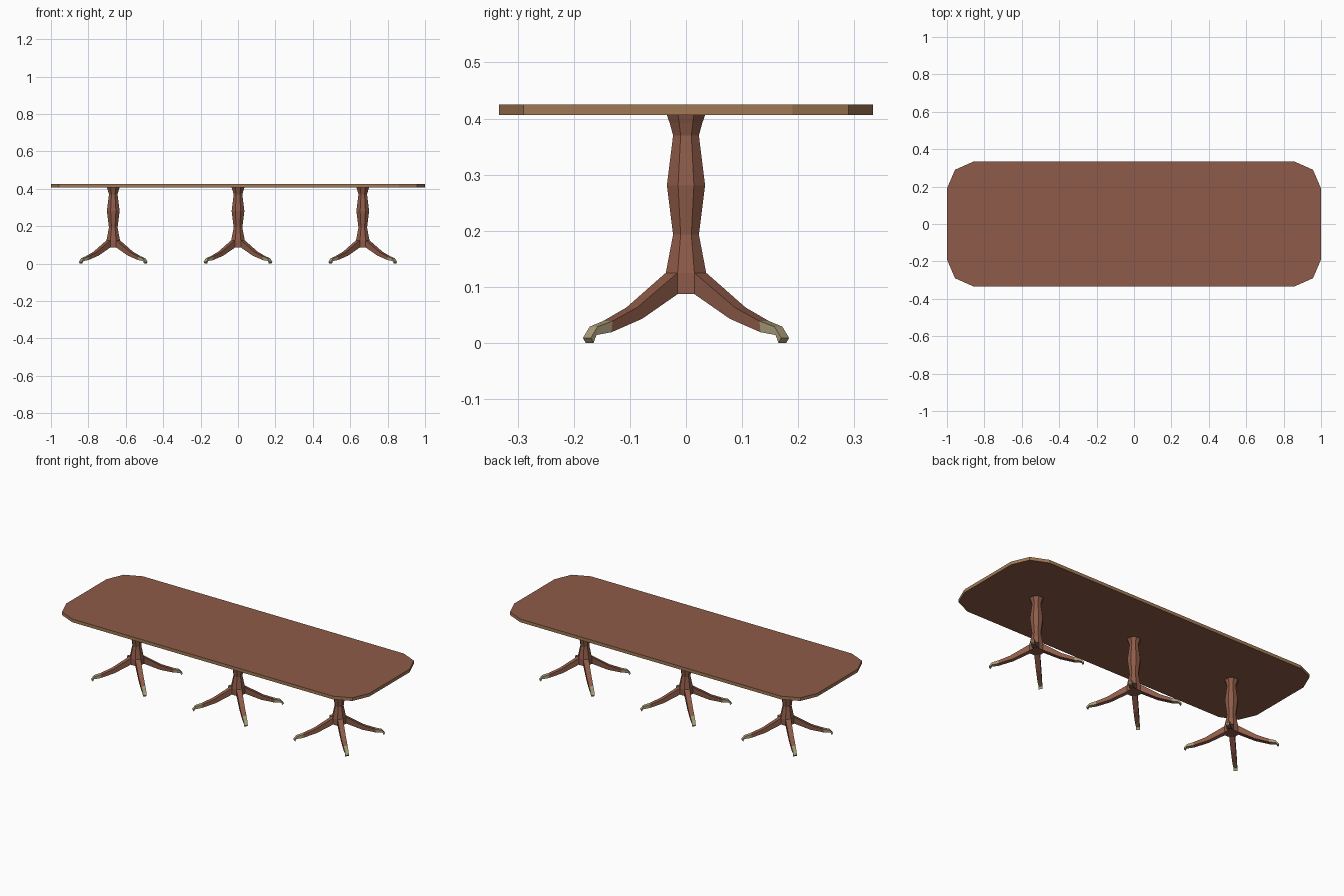
import bpy, bmesh, math

if "Cube" in bpy.data.objects:
    bpy.data.objects.remove(bpy.data.objects["Cube"])

def material(name, rgb):
    m = bpy.data.materials.new(name)
    m.diffuse_color = (*rgb, 1)
    m.use_nodes = True
    m.node_tree.nodes["Principled BSDF"].inputs["Base Color"].default_value = m.diffuse_color
    return m

WOOD = material("mahogany", (0.27, 0.105, 0.065))
EDGE = material("edge_band", (0.36, 0.19, 0.09))
BRASS = material("brass", (0.40, 0.33, 0.19))

def loft(name, rings, mats, cap_start=True, cap_end=True, band_mat=None):
    """Skin a list of equal-length point rings into one flat-shaded object."""
    bm = bmesh.new()
    loops = [[bm.verts.new(p) for p in ring] for ring in rings]
    n = len(loops[0])
    for a, b in zip(loops, loops[1:]):
        for i in range(n):
            f = bm.faces.new((a[i], a[(i + 1) % n], b[(i + 1) % n], b[i]))
            f.material_index = band_mat or 0
    if cap_start:
        bm.faces.new(loops[0][::-1])
    if cap_end:
        bm.faces.new(loops[-1])
    bmesh.ops.recalc_face_normals(bm, faces=bm.faces)
    me = bpy.data.meshes.new(name)
    bm.to_mesh(me)
    bm.free()
    for m in mats:
        me.materials.append(m)
    ob = bpy.data.objects.new(name, me)
    bpy.context.collection.objects.link(ob)
    return ob

# Tabletop: rectangle with two-step clipped corners
corner = [(1.0, 0.19), (0.957, 0.29), (0.86, 0.333)]
outline = (corner + [(-x, y) for x, y in corner[::-1]]
           + [(-x, -y) for x, y in corner] + [(x, -y) for x, y in corner[::-1]])
loft("tabletop", [[(x, y, z) for x, y in outline] for z in (0.406, 0.425)],
     [WOOD, EDGE], band_mat=1)

# Column profile: (flat-to-centre distance, height)
COLUMN = [(0.036, 0.087), (0.036, 0.125), (0.023, 0.193), (0.034, 0.281),
          (0.023, 0.370), (0.029, 0.392), (0.034, 0.406)]

def octagon(x, r, z):
    R = r / math.cos(math.pi / 8)
    return [(x + R * math.cos(math.pi * (i + 0.5) / 4),
             R * math.sin(math.pi * (i + 0.5) / 4), z) for i in range(8)]

# Leg sections: (top distance, top z, bottom distance, bottom z, half width)
LEG = [(0.036, 0.125, 0.036, 0.087, 0.015),
       (0.137, 0.063, 0.124, 0.043, 0.0135),
       (0.197, 0.039, 0.200, 0.019, 0.012)]
FOOT = [LEG[-1],
        (0.233, 0.029, 0.236, 0.014, 0.010),
        (0.250, 0.009, 0.243, 0.000, 0.010)]

def leg_rings(sections, x, angle):
    c, s = math.cos(angle), math.sin(angle)
    rings = []
    for td, tz, bd, bz, w in sections:
        pts = [(td, w, tz), (td, -w, tz), (bd, -w, bz), (bd, w, bz)]
        rings.append([(x + d * c - v * s, d * s + v * c, z) for d, v, z in pts])
    return rings

# Three pedestals, each with four diagonal legs and brass feet
for side, x in (("left", -0.667), ("middle", 0.0), ("right", 0.667)):
    loft(f"{side}_column", [octagon(x, r, z) for r, z in COLUMN], [WOOD])
    for k in range(4):
        a = math.pi / 4 + k * math.pi / 2
        loft(f"{side}_leg_{k + 1}", leg_rings(LEG, x, a), [WOOD], False, False)
        loft(f"{side}_foot_{k + 1}", leg_rings(FOOT, x, a), [BRASS], False, True)
